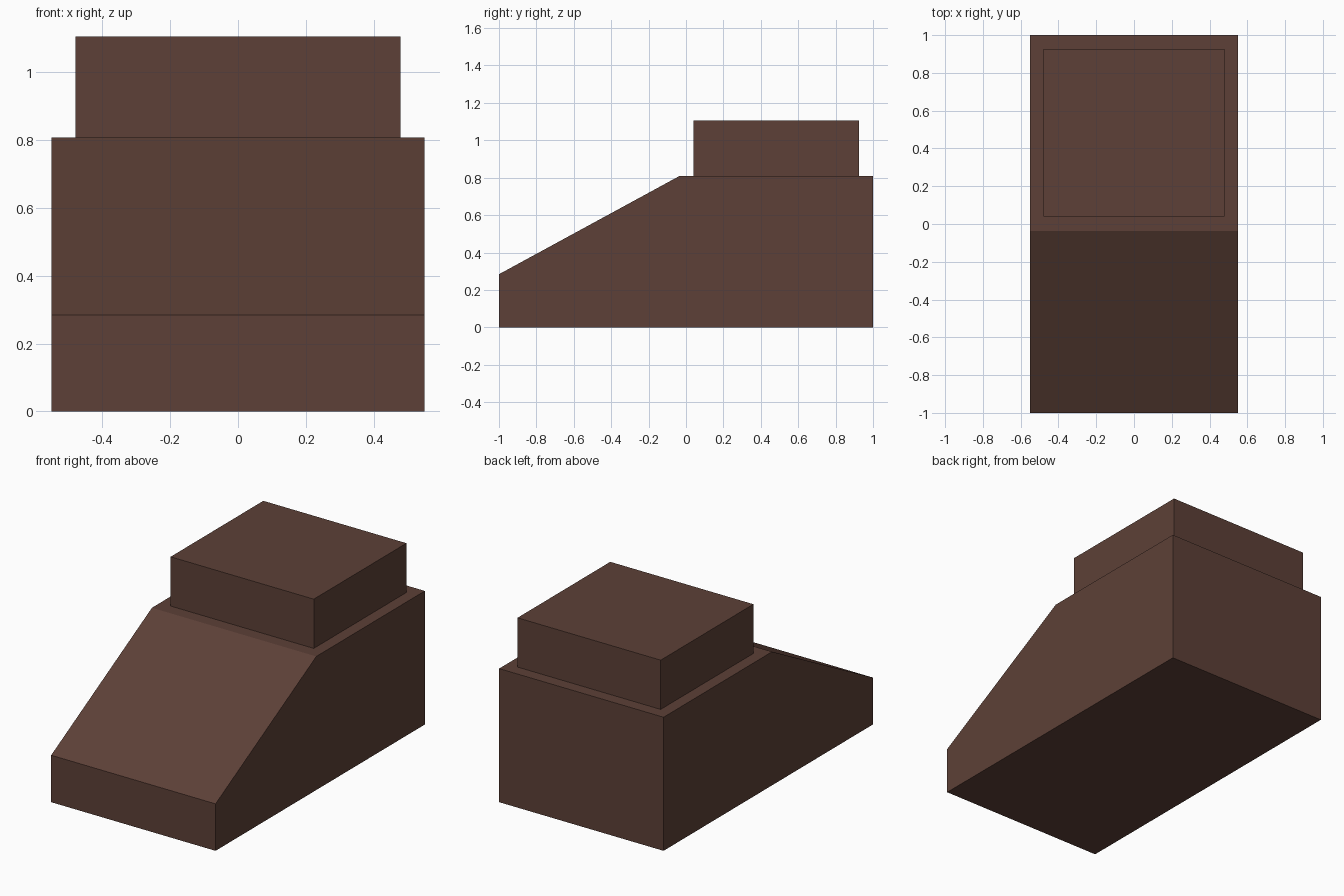
import bpy
import bmesh

cube = bpy.data.objects.get("Cube")
if cube:
    bpy.data.objects.remove(cube, do_unlink=True)

brown = bpy.data.materials.new("dark_brown")
brown.use_nodes = True
colour = (0.109, 0.051, 0.038, 1)
brown.diffuse_color = colour
brown.node_tree.nodes["Principled BSDF"].inputs["Base Color"].default_value = colour


def extrude_profile(name, profile, half_width):
    """Extrude a closed (y, z) side profile across x."""
    bm = bmesh.new()
    face = bm.faces.new([bm.verts.new((-half_width, y, z)) for y, z in profile])
    result = bmesh.ops.extrude_face_region(bm, geom=[face])
    moved = [v for v in result["geom"] if isinstance(v, bmesh.types.BMVert)]
    bmesh.ops.translate(bm, verts=moved, vec=(2 * half_width, 0, 0))
    bmesh.ops.recalc_face_normals(bm, faces=bm.faces)
    mesh = bpy.data.meshes.new(name)
    bm.to_mesh(mesh)
    bm.free()
    mesh.materials.append(brown)
    obj = bpy.data.objects.new(name, mesh)
    bpy.context.collection.objects.link(obj)
    return obj


# Main body with a sloping front
shoulder = 0.808
extrude_profile("sloped_body",
                [(-1, 0), (1, 0), (1, shoulder), (-0.037, shoulder), (-1, 0.284)],
                0.55)

# Raised block on the flat rear top
top = 1.106
extrude_profile("upper_block",
                [(0.04, shoulder), (0.926, shoulder), (0.926, top), (0.04, top)],
                0.479)
